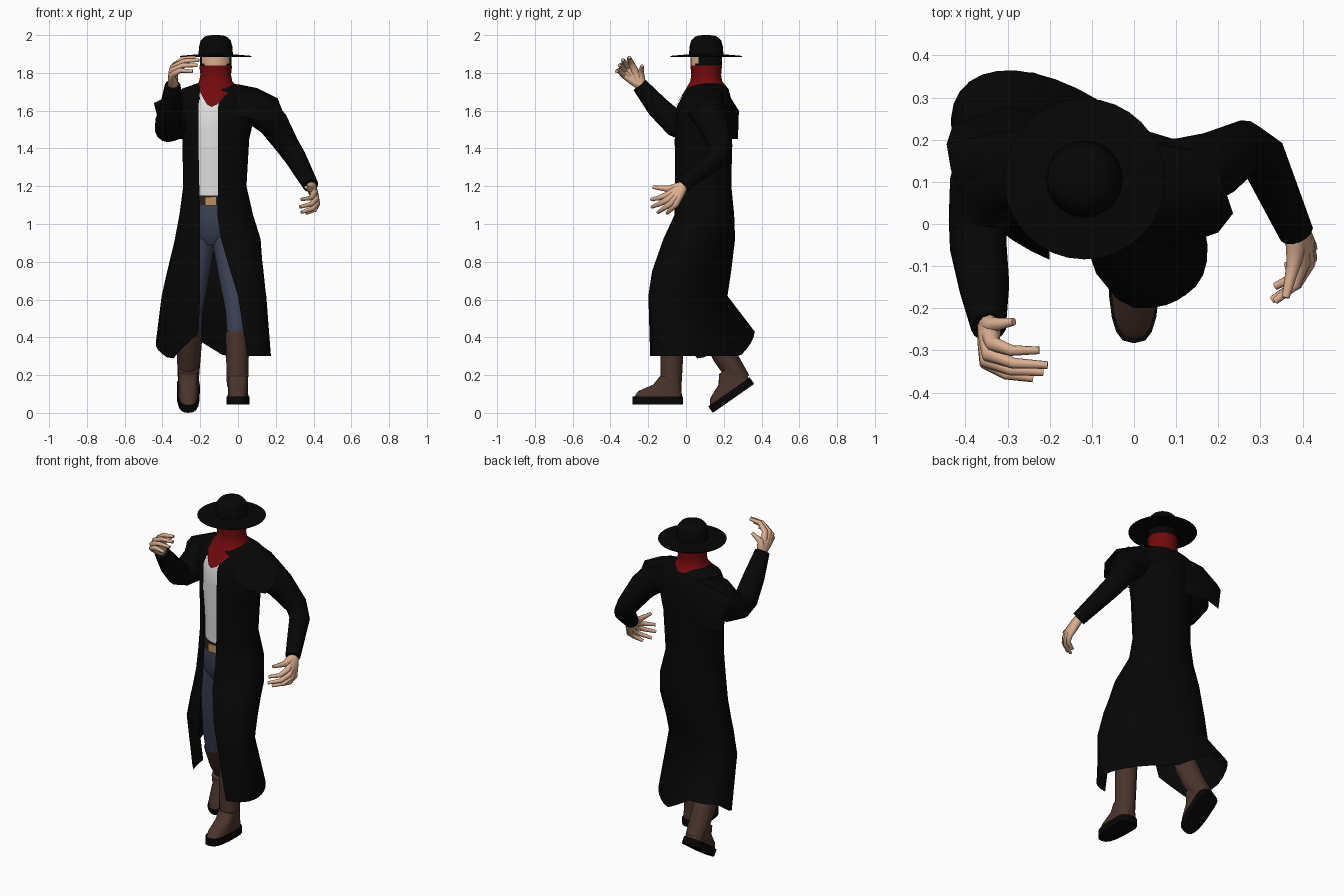
import bpy, bmesh, math
from mathutils import Vector, Matrix, Quaternion

if "Cube" in bpy.data.objects:
    bpy.data.objects.remove(bpy.data.objects["Cube"])

def mat(name, c):
    m = bpy.data.materials.new(name)
    m.diffuse_color = (*c, 1)
    m.use_nodes = True
    m.node_tree.nodes["Principled BSDF"].inputs["Base Color"].default_value = m.diffuse_color
    return m

BLACK = mat("black_cloth", (.002, .002, .002))
SKIN = mat("skin", (.72, .43, .28))
RED = mat("red_scarf", (.17, .003, .004))
WHITE = mat("white_shirt", (.74, .74, .74))
DENIM = mat("blue_denim", (.045, .052, .088))
BROWN = mat("brown_leather", (.07, .034, .025))
BELT = mat("dark_belt", (.03, .015, .01))
GOLD = mat("buckle_brass", (.5, .27, .11))

def finish(name, bm, mats, angle=50):
    bmesh.ops.remove_doubles(bm, verts=bm.verts, dist=1e-5)
    bmesh.ops.recalc_face_normals(bm, faces=bm.faces)
    me = bpy.data.meshes.new(name)
    bm.to_mesh(me)
    bm.free()
    for m in mats:
        me.materials.append(m)
    for p in me.polygons:
        p.use_smooth = True
    me.set_sharp_from_angle(angle=math.radians(angle))
    ob = bpy.data.objects.new(name, me)
    bpy.context.collection.objects.link(ob)
    return ob

def add_loft(bm, rings, closed=True, cap=True):
    vs = [[bm.verts.new(p) for p in r] for r in rings]
    n = len(vs[0])
    for a, b in zip(vs, vs[1:]):
        for i in range(n if closed else n - 1):
            j = (i + 1) % n
            bm.faces.new((a[i], a[j], b[j], b[i]))
    if cap and closed:
        bm.faces.new(vs[0][::-1])
        bm.faces.new(vs[-1])

def loft(name, rings, m, closed=True, cap=True, angle=50):
    bm = bmesh.new()
    add_loft(bm, rings, closed, cap)
    return finish(name, bm, [m], angle)

def ell(cx, cy, z, rx, ry, n=20):
    return [Vector((cx + rx * math.cos(2 * math.pi * i / n), cy + ry * math.sin(2 * math.pi * i / n), z)) for i in range(n)]

def tube_rings(path, n=12):
    # circles along a path of (x, y, z, radius), frame carried without twist
    pts = [Vector(p[:3]) for p in path]
    q, prev, out = None, None, []
    for i, p in enumerate(pts):
        t = (pts[min(i + 1, len(pts) - 1)] - pts[max(i - 1, 0)]).normalized()
        q = t.to_track_quat('Z', 'Y') if q is None else prev.rotation_difference(t) @ q
        prev = t
        out.append([p + q @ (Vector((math.cos(a), math.sin(a), 0)) * path[i][3])
                    for a in (2 * math.pi * k / n for k in range(n))])
    return out

def tube(name, path, m, n=12):
    return loft(name, tube_rings(path, n), m)

def lerp_keys(keys, t):
    for (a, u), (b, v) in zip(keys, keys[1:]):
        if t <= b:
            return u + (v - u) * (t - a) / (b - a)
    return keys[-1][1]

# long coat: open-front sections (z, left, right, front, back, shear, opening left, opening right)
sections = [
    (1.745, -.215, -.025, .03, .195, 0, -.18, -.07),
    (1.715, -.30, .07, .0, .225, 0, -.20, -.09),
    (1.62, -.32, .10, -.05, .25, 0, -.21, -.105),
    (1.45, -.295, .06, -.06, .245, 0, -.21, -.105),
    (1.20, -.29, .045, -.06, .24, 0, -.205, -.105),
    (1.05, -.31, .08, -.06, .255, 0, -.20, -.11),
    (.92, -.335, .12, -.12, .26, .2, -.20, -.09),
    (.75, -.375, .135, -.18, .24, .35, -.20, -.04),
    (.62, -.405, .15, -.20, .22, .4, -.20, .0),
    (0, -.435, .175, -.19, .365, .5, -.21, .05)]
hem = [(0, .3), (.43, .3), (.56, .43), (.7, .42), (.78, .35), (.9, .28), (1, .42)]
rings = []
for z, xl, xr, yf, yb, s, ol, orr in sections:
    cx, cy, rx, e = (xl + xr) / 2, (yf + yb) / 2, (xr - xl) / 2, (yb - yf) / 2
    ry = math.sqrt(e * e - (s * rx) ** 2)
    a0 = -math.acos((orr - cx) / rx)
    a1 = 2 * math.pi - math.acos((ol - cx) / rx)
    ring = []
    for i in range(33):
        t = i / 32
        a = a0 + (a1 - a0) * t
        x = rx * math.cos(a)
        y = cy + ry * math.sin(a) - s * x + .6 * s * max(0, t - .8)
        ring.append(Vector((cx + x, y, z or lerp_keys(hem, t))))
    rings.append(ring)
loft("long_coat", rings, BLACK, closed=False)

# sleeves
tube("sleeve_lowered", [(0, .1, 1.62, .1), (.12, .11, 1.6, .095), (.19, .14, 1.53, .08),
                        (.265, .185, 1.41, .062), (.305, .16, 1.35, .057), (.385, -.02, 1.205, .042)], BLACK, 14)
tube("sleeve_raised", [(-.2, .12, 1.61, .1), (-.30, .135, 1.59, .115), (-.35, .08, 1.53, .095),
                       (-.37, .0, 1.505, .072), (-.37, -.05, 1.525, .068), (-.355, -.15, 1.62, .06),
                       (-.345, -.245, 1.735, .042)], BLACK, 14)

# shoulder cape flaps, as three rows running front to back
loft("cape_flap_raised", [
    [(-.2, .0, 1.66), (-.2, .1, 1.735), (-.19, .21, 1.71), (-.17, .25, 1.6), (-.17, .24, 1.46)],
    [(-.32, .02, 1.6), (-.32, .11, 1.705), (-.31, .22, 1.69), (-.3, .28, 1.6), (-.3, .275, 1.45)],
    [(-.41, .06, 1.58), (-.435, .13, 1.635), (-.445, .19, 1.64), (-.43, .235, 1.58), (-.41, .24, 1.45)]],
    BLACK, closed=False)
loft("cape_flap_lowered", [
    [(-.03, -.04, 1.58), (-.02, .01, 1.7), (.0, .1, 1.74), (.0, .2, 1.71), (.0, .23, 1.6)],
    [(.1, -.055, 1.55), (.1, .0, 1.685), (.1, .1, 1.72), (.1, .18, 1.69), (.1, .2, 1.58)],
    [(.2, -.02, 1.54), (.235, .025, 1.6), (.21, .1, 1.665), (.19, .17, 1.63), (.18, .19, 1.56)]],
    BLACK, closed=False)

# shirt, belt, buckle
CX, CY = -.125, .09
loft("shirt", [ell(CX, CY, z, rx, ry) for z, rx, ry in
               ((1.12, .135, .12), (1.3, .14, .122), (1.5, .155, .13), (1.62, .15, .125), (1.71, .09, .08))], WHITE)
loft("belt", [ell(CX, CY, z, .143, .128) for z in (1.1, 1.15)], BELT)
bm = bmesh.new()
bmesh.ops.create_cube(bm, size=1, matrix=Matrix.Translation((-.145, -.039, 1.12)) @ Matrix.Diagonal((.058, .009, .046, 1)))
finish("buckle", bm, [GOLD], 30)

# jeans
loft("jeans_hips", [ell(CX, CY, z, rx, ry) for z, rx, ry in
                    ((.89, .09, .08), (.95, .15, .12), (1.04, .15, .125), (1.12, .138, .122))], DENIM)
tube("jeans_leg_back", [(-.195, .09, 1.0, .09), (-.22, .08, .75, .072), (-.245, .11, .55, .06), (-.25, .14, .42, .057)], DENIM)
tube("jeans_leg_front", [(-.065, .08, 1.0, .09), (-.04, .0, .75, .07), (-.01, -.06, .55, .06), (-.005, -.075, .42, .055)], DENIM)

# boots: shaft tube plus a shoe built from stacked outlines
def shoe_ring(z, front, back, w, n=20):
    out = []
    for i in range(n):
        a = 2 * math.pi * i / n
        c, s = math.cos(a), math.sin(a)
        sq = lambda v: math.copysign(abs(v) ** .7, v)
        out.append(Vector((w * sq(c), sq(s) * (back if s > 0 else -front), z)))
    return out

def shoe(name, M):
    sole = [shoe_ring(z, -.195, .072, .061) for z in (0, .042)]
    upper = [shoe_ring(*r) for r in ((.042, -.185, .066, .055), (.07, -.165, .065, .053),
                                     (.105, -.085, .062, .053), (.15, -.05, .06, .054))]
    for part, rs, m in (("_sole", sole, BLACK), ("_upper", upper, BROWN)):
        loft(name + part, [[M @ p for p in r] for r in rs], m, angle=40)

shoe("boot_front", Matrix.Translation((0, -.088, .045)))
shoe("boot_back", Matrix.Translation((-.263, .302, .112)) @ Matrix.Rotation(math.radians(35), 4, 'X'))
tube("boot_shaft_front", [(-.003, -.08, .14, .056), (-.003, -.075, .3, .06), (-.005, -.072, .43, .062)], BROWN)
tube("boot_shaft_back", [(-.263, .288, .17, .055), (-.26, .2, .31, .064), (-.253, .145, .43, .066)], BROWN)

# hands: each finger runs wrist, knuckle, middle joint, tip
def hand(name, wrist, fingers, bend):
    bm = bmesh.new()
    w = Vector(wrist)
    for i, (k, t) in enumerate(fingers):
        k, t = Vector(k), Vector(t)
        m = (k + t) / 2 + Vector(bend) * (i < 4)
        e = w + (k - w) * .5
        add_loft(bm, tube_rings([(*w, .027), (*e, .024), (*k, .018), (*m, .013), (*t, .009)], 8))
    finish(name, bm, [SKIN])

hand("hand_raised", (-.345, -.24, 1.735), [
    ((-.335, -.285, 1.84), (-.225, -.30, 1.882)), ((-.345, -.31, 1.83), (-.205, -.335, 1.868)),
    ((-.35, -.325, 1.812), (-.215, -.352, 1.84)), ((-.35, -.33, 1.79), (-.24, -.367, 1.808)),
    ((-.335, -.24, 1.80), (-.285, -.232, 1.838))], (-.01, -.008, .014))
hand("hand_lowered", (.388, -.015, 1.2), [
    ((.40, -.095, 1.155), (.335, -.183, 1.13)), ((.413, -.095, 1.13), (.328, -.18, 1.09)),
    ((.418, -.08, 1.11), (.335, -.148, 1.062)), ((.418, -.055, 1.105), (.36, -.10, 1.057)),
    ((.38, -.09, 1.185), (.36, -.175, 1.195))], (.017, -.005, -.005))

# head: skin in front, black hair behind
HX, HY = -.118, .107
bm = bmesh.new()
add_loft(bm, [ell(HX, HY, z, r, r, 24) for z, r in ((1.70, .06), (1.78, .076), (1.85, .083), (1.89, .083))])
for f in bm.faces:
    f.material_index = 1 if f.calc_center_median().y > HY - .05 and len(f.verts) == 4 else 0
finish("head", bm, [SKIN, BLACK])

# scarf with a point hanging down the chest
rings = [ell(HX, HY, z, rx, ry, 28) for z, rx, ry in ((1.84, .087, .084), (1.79, .081, .079), (1.755, .088, .084))]
low = []
for p in ell(HX, HY, 0, .115, .11, 28):
    f = max(0, (HY - p.y) / .11)
    low.append(Vector((p.x - .022 * f ** 4, p.y - .055 * f ** 3, 1.725 - .105 * f ** 5)))
loft("scarf", rings + [low], RED, cap=False)

# hat
loft("hat_brim", [ell(HX, HY, z, r, r, 32) for z, r in ((1.892, .085), (1.884, .188), (1.890, .191), (1.899, .085))], BLACK, angle=30)
loft("hat_crown", [ell(HX, HY, z, r, r, 24) for z, r in
                   ((1.885, .092), (1.94, .088), (1.97, .08), (1.99, .062), (1.998, .04), (2.0, .015))], BLACK)
